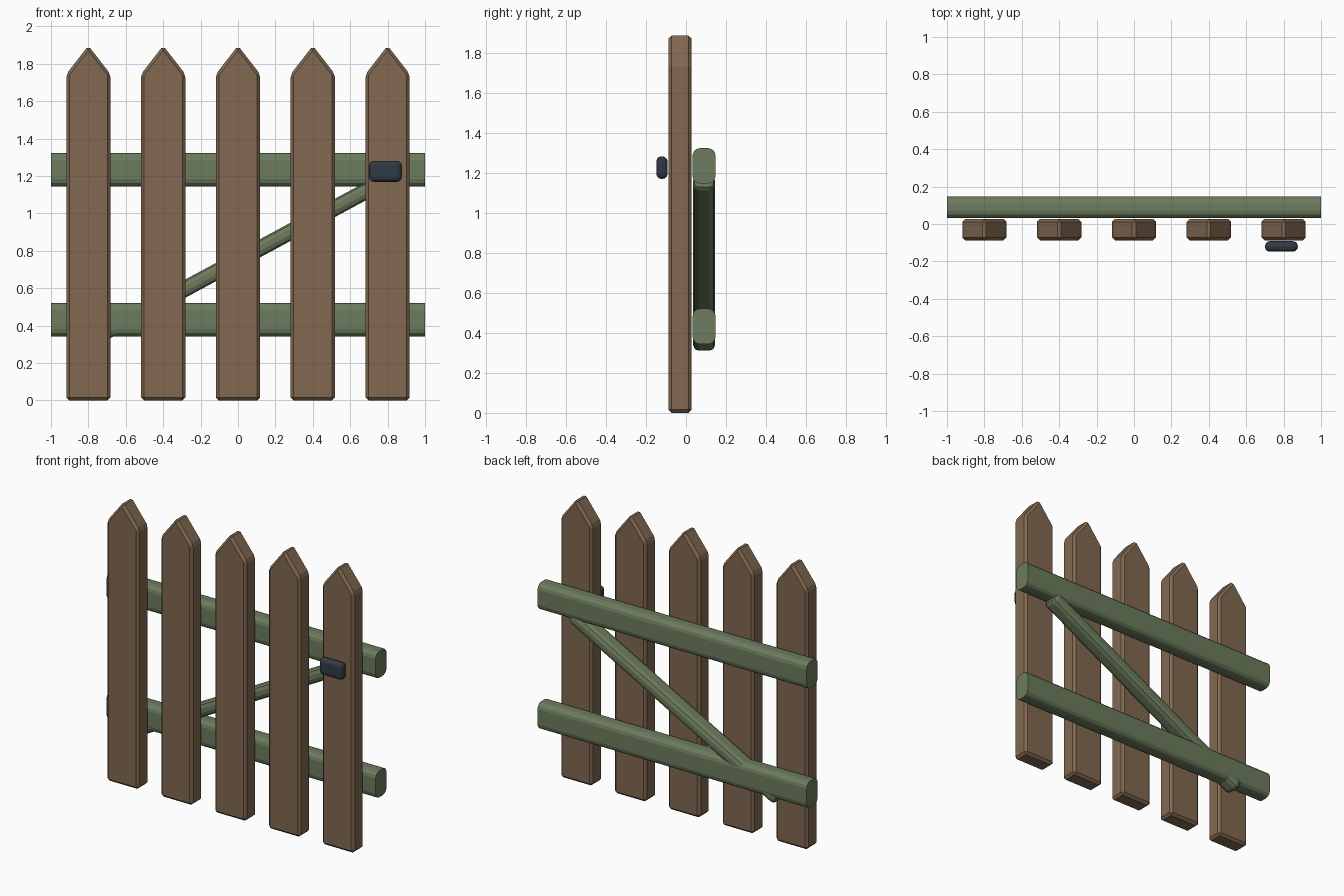
import bpy
import bmesh
import math

cube = bpy.data.objects.get("Cube")
if cube:
    bpy.data.objects.remove(cube, do_unlink=True)


def material(name, rgb):
    mat = bpy.data.materials.new(name)
    mat.use_nodes = True
    mat.diffuse_color = (*rgb, 1)
    mat.node_tree.nodes["Principled BSDF"].inputs["Base Color"].default_value = (*rgb, 1)
    return mat


brown = material("brown_wood", (0.22, 0.14, 0.08))
green = material("green_wood", (0.15, 0.20, 0.11))
iron = material("dark_iron", (0.03, 0.042, 0.058))


def add_object(name, bm, mat):
    bmesh.ops.recalc_face_normals(bm, faces=bm.faces)
    mesh = bpy.data.meshes.new(name)
    bm.to_mesh(mesh)
    bm.free()
    mesh.materials.append(mat)
    obj = bpy.data.objects.new(name, mesh)
    bpy.context.scene.collection.objects.link(obj)
    return obj


def bevelled_box(name, size, location, mat, width, segments, long_edges_only=False):
    """Box with rounded edges; optionally only those running along x."""
    bm = bmesh.new()
    bmesh.ops.create_cube(bm, size=1)
    bmesh.ops.scale(bm, vec=size, verts=bm.verts)
    edges = [e for e in bm.edges if not long_edges_only
             or abs(e.verts[0].co.x - e.verts[1].co.x) > 0.01]
    bmesh.ops.bevel(bm, geom=edges, offset=width, segments=segments,
                    profile=0.5, affect='EDGES', clamp_overlap=True)
    obj = add_object(name, bm, mat)
    obj.location = location
    return obj


def picket(name, x):
    """Pointed board with a small chamfer on every edge."""
    half, shoulder, tip, front, depth = 0.118, 1.745, 1.897, -0.0875, 0.115
    outline = [(-half, 0), (half, 0), (half, shoulder), (0, tip), (-half, shoulder)]
    bm = bmesh.new()
    face = bm.faces.new([bm.verts.new((px, front, pz)) for px, pz in outline])
    out = bmesh.ops.extrude_face_region(bm, geom=[face])
    moved = [v for v in out["geom"] if isinstance(v, bmesh.types.BMVert)]
    bmesh.ops.translate(bm, vec=(0, depth, 0), verts=moved)
    bmesh.ops.recalc_face_normals(bm, faces=bm.faces)
    bmesh.ops.bevel(bm, geom=bm.edges[:], offset=0.016, segments=1,
                    profile=0.5, affect='EDGES', clamp_overlap=True)
    add_object(name, bm, brown).location.x = x


# Upright boards
for i in range(5):
    picket(f"picket_{i + 1}", -0.8 + 0.4 * i)

# Horizontal rails behind the boards
for name, z in (("lower_rail", 0.432), ("upper_rail", 1.234)):
    bevelled_box(name, (2, 0.115, 0.178), (0, 0.09, z), green, 0.038, 3, True)

# Diagonal brace between the rails
brace = bevelled_box("diagonal_brace", (1.74, 0.111, 0.086), (0, 0.09, 0.75), green, 0.03, 2)
brace.rotation_euler.y = -math.atan2(0.475, 0.88)

# Latch plate on the end board
bevelled_box("latch", (0.175, 0.056, 0.112), (0.788, -0.12, 1.225), iron, 0.025, 3)
